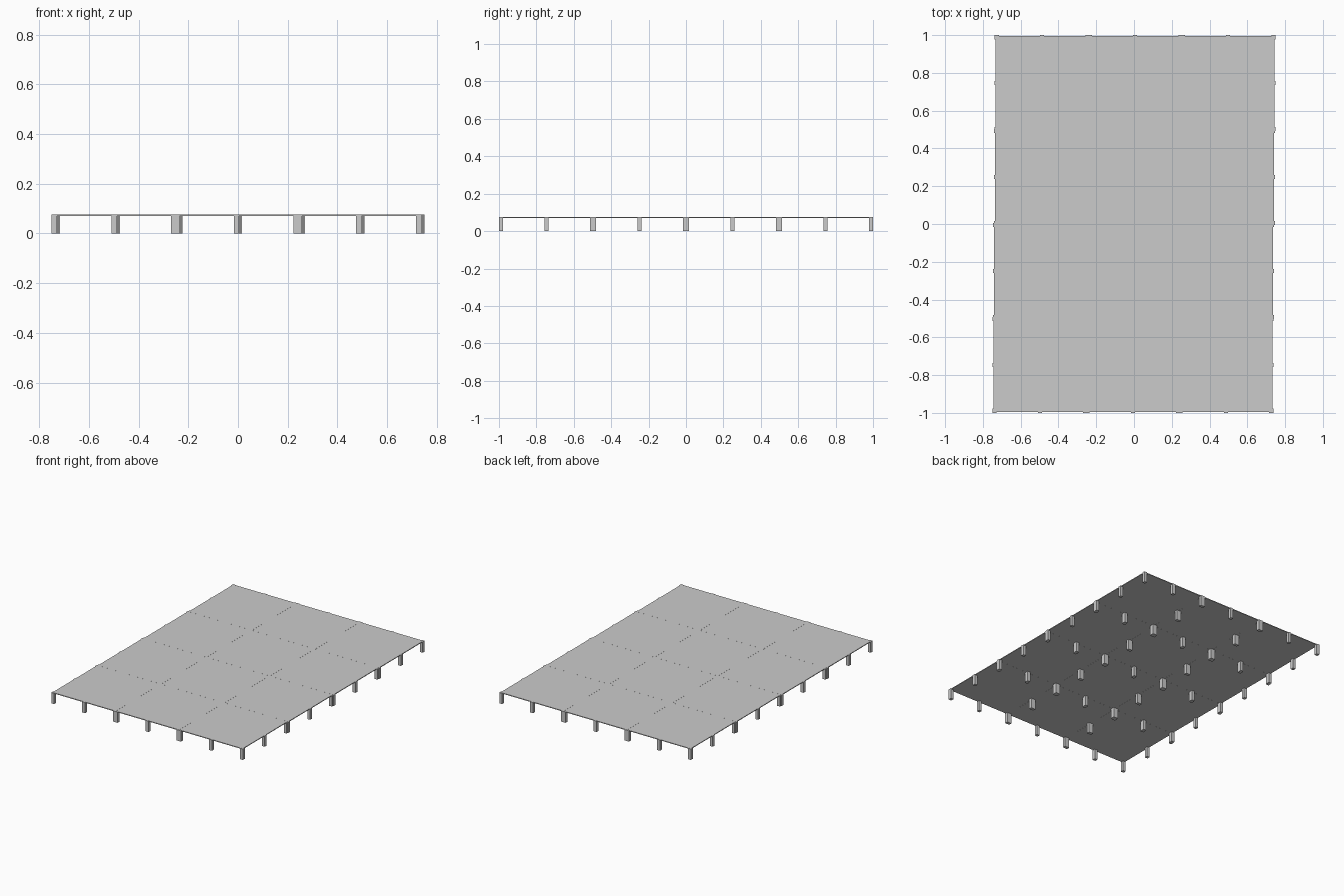
import bpy
import bmesh
from mathutils import Matrix, Vector

if "Cube" in bpy.data.objects:
    bpy.data.objects.remove(bpy.data.objects["Cube"])

COLS, ROWS = 3, 4
PX, PY = 0.4925, 0.4975      # platform size
H, T = 0.076, 0.005          # overall height, deck thickness
LEG, OUT = 0.022, 0.005      # leg width, how far legs stand proud of the deck edge


def add_box(bm, center, size):
    m = Matrix.Translation(Vector(center)) @ Matrix.Diagonal((*size, 1))
    bmesh.ops.create_cube(bm, size=1, matrix=m)


def make_mesh(name, boxes):
    bm = bmesh.new()
    for center, size in boxes:
        add_box(bm, center, size)
    me = bpy.data.meshes.new(name)
    bm.to_mesh(me)
    bm.free()
    return me


# Thin square deck panel
deck_mesh = make_mesh("deck_panel", [((0, 0, H - T / 2), (PX - 0.0004, PY - 0.0004, T))])

# Eight legs per platform: corners and edge midpoints
lx = PX / 2 + OUT - LEG / 2
ly = PY / 2 + OUT - LEG / 2
leg_h = H - 0.0005
legs = [((i * lx, j * ly, leg_h / 2), (LEG, LEG, leg_h))
        for i in (-1, 0, 1) for j in (-1, 0, 1) if (i, j) != (0, 0)]
leg_mesh = make_mesh("platform_legs", legs)

# Grid of platforms, each row shifted slightly sideways
for r in range(ROWS):
    shift = (r - (ROWS - 1) / 2) * 0.004
    for c in range(COLS):
        x = (c - (COLS - 1) / 2) * PX + shift
        y = (r - (ROWS - 1) / 2) * PY
        for label, me in (("deck_panel", deck_mesh), ("platform_legs", leg_mesh)):
            ob = bpy.data.objects.new(f"{label}_{r + 1}_{c + 1}", me)
            ob.location = (x, y, 0)
            bpy.context.collection.objects.link(ob)
